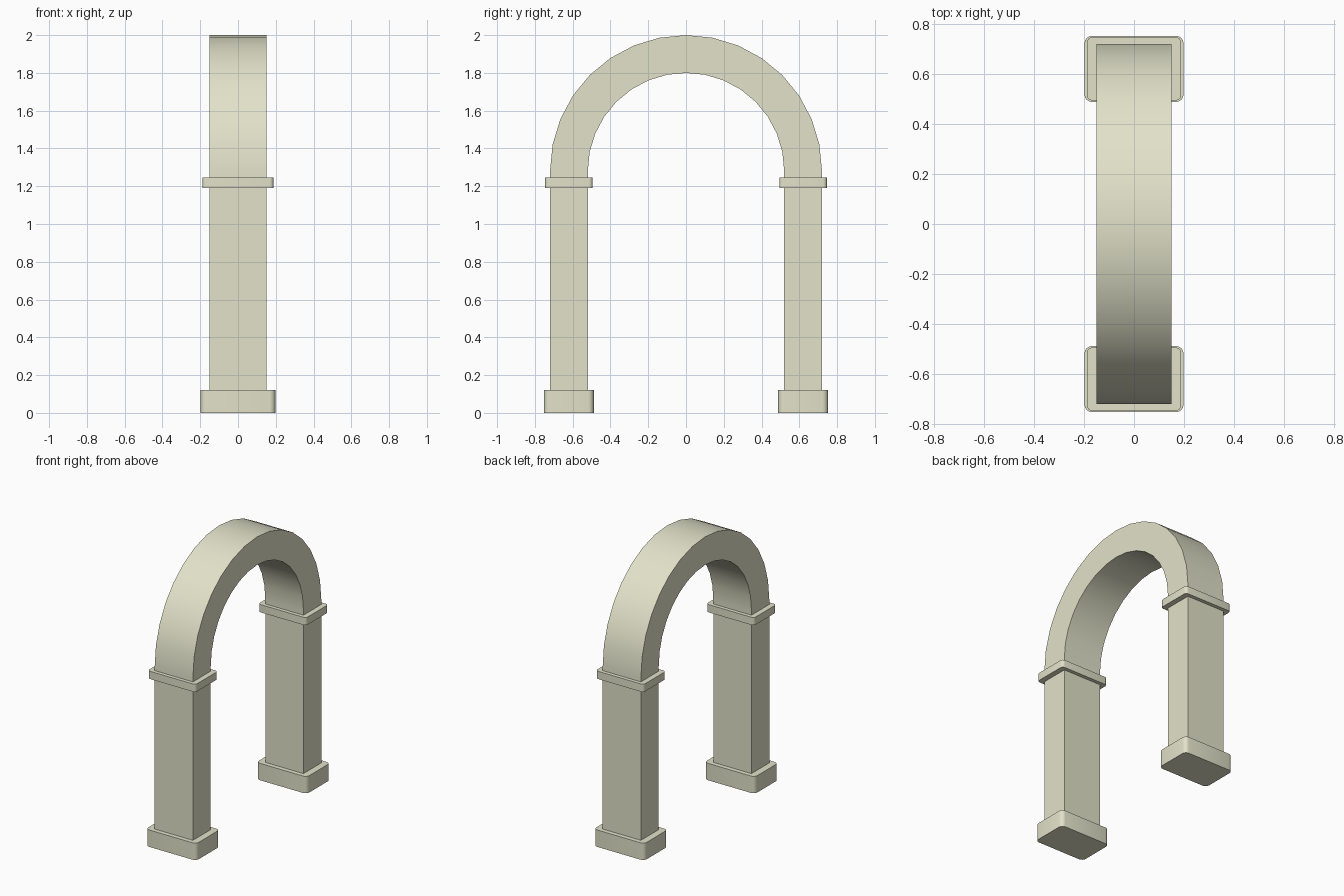
import bpy, bmesh, math

if "Cube" in bpy.data.objects:
    bpy.data.objects.remove(bpy.data.objects["Cube"])

stone = bpy.data.materials.new("pale_stone")
stone.diffuse_color = (0.76, 0.76, 0.59, 1)
stone.use_nodes = True
stone.node_tree.nodes["Principled BSDF"].inputs["Base Color"].default_value = stone.diffuse_color

LEG_Y, SPRING_Z = 0.62, 1.28
R_OUT, R_IN, HALF_X = 0.72, 0.52, 0.15


def finish(bm, name):
    bmesh.ops.recalc_face_normals(bm, faces=bm.faces)
    mesh = bpy.data.meshes.new(name)
    bm.to_mesh(mesh)
    bm.free()
    mesh.materials.append(stone)
    ob = bpy.data.objects.new(name, mesh)
    bpy.context.collection.objects.link(ob)
    bpy.ops.object.select_all(action='DESELECT')
    ob.select_set(True)
    bpy.context.view_layer.objects.active = ob
    bpy.ops.object.shade_smooth_by_angle(angle=math.radians(35))
    return ob


def band(name, stations):
    """Sweep a rectangular section; each station is (outer y,z), (inner y,z)."""
    bm = bmesh.new()
    rings = [[bm.verts.new((x, *p)) for x, p in
              ((-HALF_X, o), (HALF_X, o), (HALF_X, i), (-HALF_X, i))]
             for o, i in stations]
    for a, b in zip(rings, rings[1:]):
        for k in range(4):
            n = (k + 1) % 4
            bm.faces.new((a[k], a[n], b[n], b[k]))
    bm.faces.new(rings[0])
    bm.faces.new(rings[-1])
    return finish(bm, name)


def rounded_block(name, y, hx, hy, z0, z1, radius):
    """Box with rounded vertical corners."""
    bm = bmesh.new()
    bmesh.ops.create_cube(bm, size=1)
    for v in bm.verts:
        v.co = (v.co.x * 2 * hx, y + v.co.y * 2 * hy, z0 if v.co.z < 0 else z1)
    upright = [e for e in bm.edges
               if abs(e.verts[0].co.z - e.verts[1].co.z) > 0.01]
    bmesh.ops.bevel(bm, geom=upright, offset=radius, segments=4,
                    profile=0.5, affect='EDGES')
    return finish(bm, name)


# Semicircular arch with short straight ends down into the capitals
arc = [math.pi * i / 16 for i in range(17)]
stations = [tuple((r * math.cos(a), SPRING_Z + r * math.sin(a))
                  for r in (R_OUT, R_IN)) for a in arc]
stations = ([((R_OUT, 1.22), (R_IN, 1.22))] + stations
            + [((-R_OUT, 1.22), (-R_IN, 1.22))])
band("arch", stations)

# Pillars, plinths and capitals on both sides
for side, s in (("left", -1), ("right", 1)):
    band(f"{side}_pillar", [((s * R_OUT, z), (s * R_IN, z)) for z in (0.12, 1.22)])
    rounded_block(f"{side}_plinth", s * LEG_Y, 0.198, 0.132, 0, 0.12, 0.03)
    rounded_block(f"{side}_capital", s * LEG_Y, 0.188, 0.126, 1.19, 1.245, 0.02)
